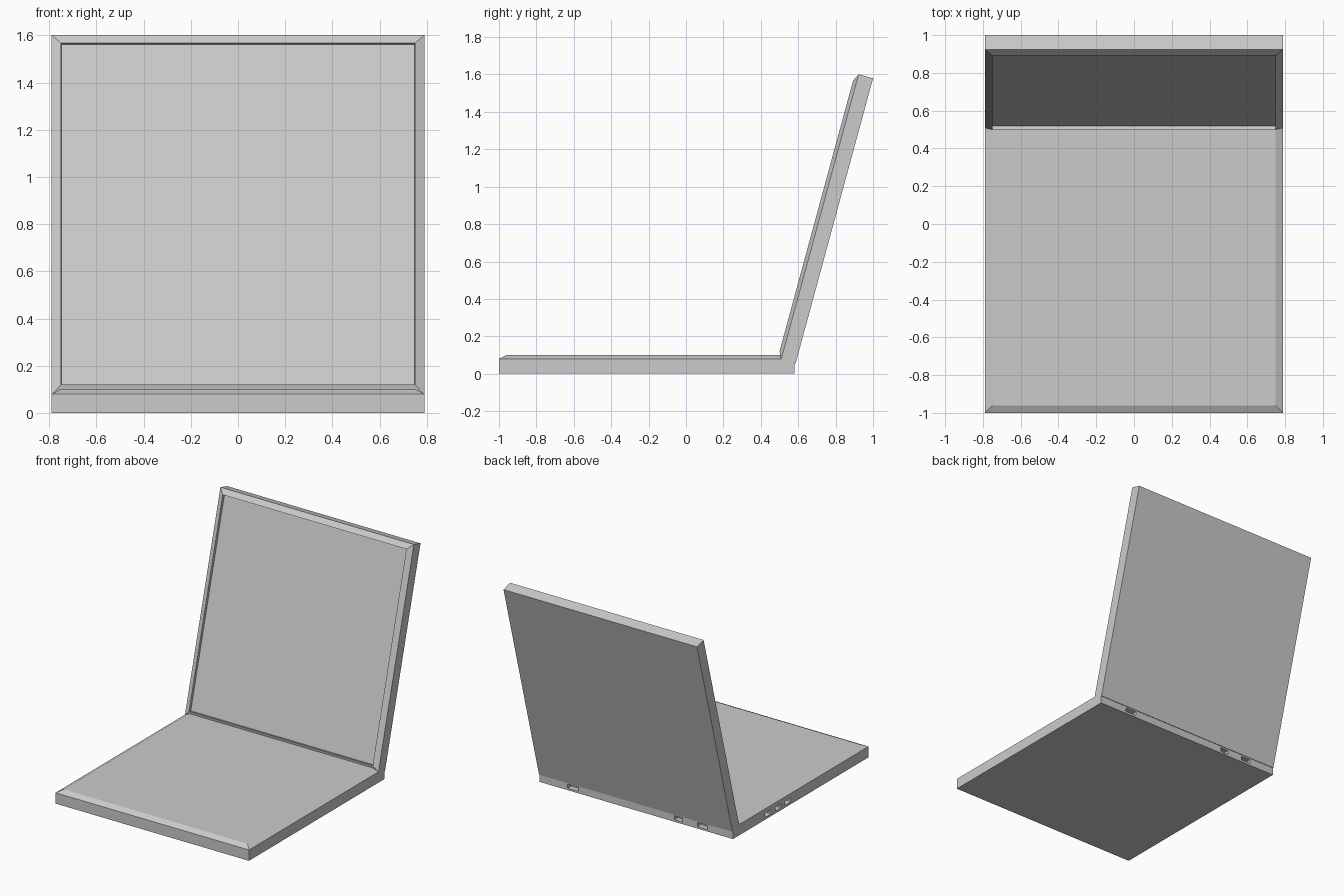
import bpy, bmesh, math
from mathutils import Matrix, Vector

if "Cube" in bpy.data.objects:
    bpy.data.objects.remove(bpy.data.objects["Cube"])

SIZE, THICK, LIP, INSET = 1.58, 0.08, 0.02, 0.057


def finish(bm, name):
    mesh = bpy.data.meshes.new(name)
    bmesh.ops.recalc_face_normals(bm, faces=bm.faces)
    bm.to_mesh(mesh)
    bm.free()
    obj = bpy.data.objects.new(name, mesh)
    bpy.context.collection.objects.link(obj)
    return obj


def add_box(bm, centre, size):
    return bmesh.ops.create_cube(
        bm, size=1, matrix=Matrix.Translation(centre) @ Matrix.Diagonal((*size, 1)))["verts"]


def shell(name, matrix, recess=0.0):
    """Square slab starting at y = 0 with a bevelled rim and optional sunken panel."""
    bm = bmesh.new()
    add_box(bm, (0, SIZE / 2, THICK / 2), (SIZE, SIZE, THICK))
    bm.normal_update()
    top = max(bm.faces, key=lambda f: f.calc_center_median().z)
    bmesh.ops.inset_region(bm, faces=[top], thickness=INSET)
    bmesh.ops.translate(bm, verts=top.verts, vec=(0, 0, LIP))
    if recess:
        bmesh.ops.inset_region(bm, faces=[top], thickness=0.001)
        bmesh.ops.translate(bm, verts=top.verts, vec=(0, 0, -recess))
    bmesh.ops.transform(bm, matrix=matrix, verts=bm.verts)
    return finish(bm, name)


# Base and open lid
base = shell("base", Matrix.Translation((0, -1, 0)))
lid = shell("screen_lid",
            Matrix.Translation((0, 0.586, 0.055)) @ Matrix.Rotation(math.radians(74.8), 4, 'X'),
            recess=0.02)

# Port openings: three on the back edge, three on the left edge
bm = bmesh.new()
for x, width in ((0.515, 0.09), (-0.345, 0.065), (-0.54, 0.08)):
    add_box(bm, (x, 0.58, 0.03), (width, 0.08, 0.03))
for y in (0.17, 0.053, -0.063):
    add_box(bm, (-SIZE / 2, y, 0.032), (0.08, 0.068, 0.03))
cutter = finish(bm, "port_cutter")
cutter.hide_render = True

mod = base.modifiers.new("ports", 'BOOLEAN')
mod.operation, mod.solver, mod.object = 'DIFFERENCE', 'EXACT', cutter
bpy.context.view_layer.objects.active = base
bpy.ops.object.modifier_apply(modifier=mod.name)
bpy.data.objects.remove(cutter)
